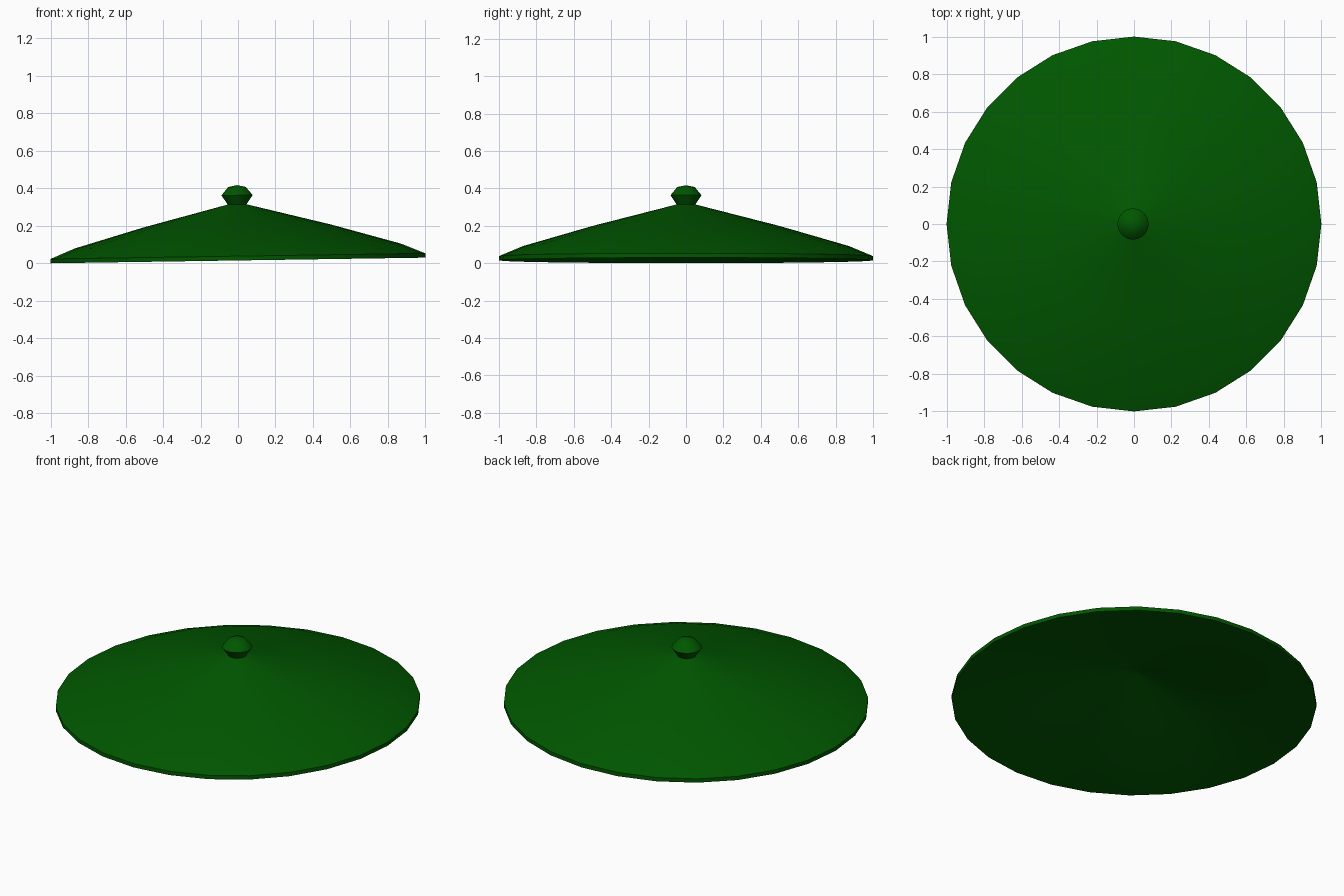
import bpy, bmesh, math

if "Cube" in bpy.data.objects:
    bpy.data.objects.remove(bpy.data.objects["Cube"])

SIDES = 28
TILT = -0.015   # the lid rests slightly tipped, right side raised
BASE = 0.015

green = bpy.data.materials.new("dark_green")
green.diffuse_color = (0.0, 0.095, 0.0, 1)
green.use_nodes = True
green.node_tree.nodes["Principled BSDF"].inputs["Base Color"].default_value = green.diffuse_color


def lathe(name, profile, angle):
    """Spin an (r, z) profile about z; points with r = 0 become poles."""
    bm = bmesh.new()
    rings = []
    for r, z in profile:
        if r == 0:
            rings.append([bm.verts.new((0, 0, z))] * SIDES)
        else:
            rings.append([bm.verts.new((r * math.cos(2 * math.pi * i / SIDES),
                                        r * math.sin(2 * math.pi * i / SIDES), z))
                          for i in range(SIDES)])
    for a, b in zip(rings, rings[1:]):
        for i in range(SIDES):
            j = (i + 1) % SIDES
            bm.faces.new(dict.fromkeys((a[i], a[j], b[j], b[i])))
    bmesh.ops.recalc_face_normals(bm, faces=bm.faces)
    mesh = bpy.data.meshes.new(name)
    bm.to_mesh(mesh)
    bm.free()
    mesh.materials.append(green)
    obj = bpy.data.objects.new(name, mesh)
    bpy.context.collection.objects.link(obj)
    obj.location.z = BASE
    obj.rotation_euler.y = TILT
    bpy.ops.object.select_all(action='DESELECT')
    obj.select_set(True)
    bpy.context.view_layer.objects.active = obj
    bpy.ops.object.shade_smooth_by_angle(angle=math.radians(angle))
    return obj


# Shallow hollow underside, rim, conical top
hollow = [(0, 0.207), (0.03, 0.2), (0.5, 0.085), (0.87, 0.02), (1, 0)]
cone = [(1, 0.023), (0.87, 0.077), (0.5, 0.184), (0.05, 0.299)]
# Knob growing out of the peak
knob = [(0.083, 0.348), (0.047, 0.392), (0, 0.402)]

lathe("lid_with_knob", hollow + cone + knob, 40)
